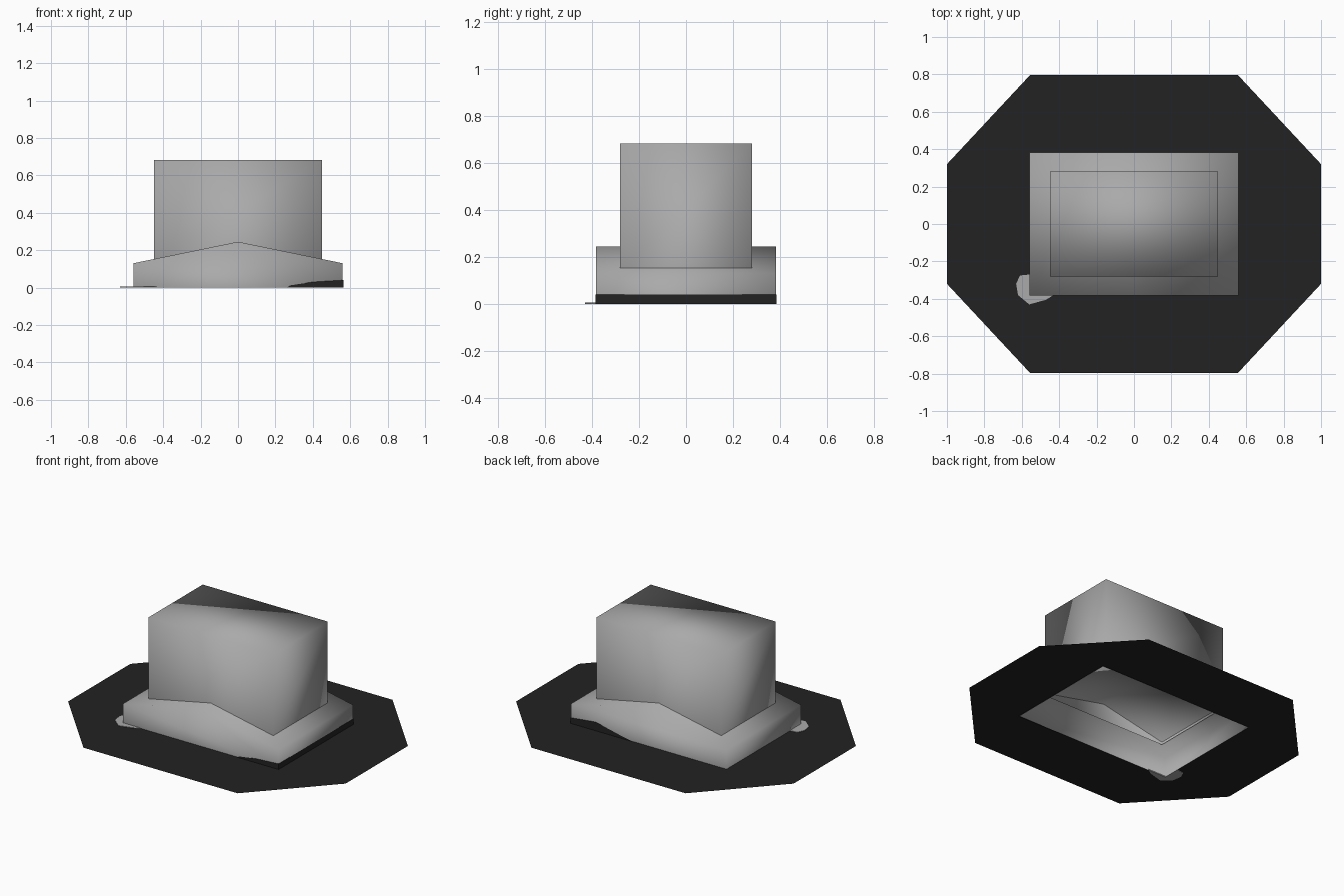
import bpy
import bmesh

cube = bpy.data.objects.get("Cube")
if cube:
    bpy.data.objects.remove(cube, do_unlink=True)


def make_material(name, value):
    mat = bpy.data.materials.new(name)
    mat.use_nodes = True
    colour = (value, value, value, 1)
    mat.diffuse_color = colour
    bsdf = next(n for n in mat.node_tree.nodes if n.type == "BSDF_PRINCIPLED")
    bsdf.inputs["Base Color"].default_value = colour
    bsdf.inputs["Roughness"].default_value = 0.9
    return mat


grey = make_material("concrete grey", 0.4)
dark = make_material("tar black", 0.016)


def make_object(name, bm, mat, smooth=False, recalc=True):
    if recalc:
        bmesh.ops.recalc_face_normals(bm, faces=bm.faces)
    for face in bm.faces:
        face.smooth = smooth
    mesh = bpy.data.meshes.new(name)
    bm.to_mesh(mesh)
    bm.free()
    mesh.materials.append(mat)
    obj = bpy.data.objects.new(name, mesh)
    bpy.context.collection.objects.link(obj)
    return obj


def rectangle(hx, hy):
    return [(-hx, -hy), (hx, -hy), (hx, hy), (-hx, hy)]


def loft(bm, start, end):
    """Bridge two point loops with a closed band of quads."""
    a = [bm.verts.new(p) for p in start]
    b = [bm.verts.new(p) for p in end]
    n = len(a)
    for i in range(n):
        j = (i + 1) % n
        bm.faces.new((a[i], a[j], b[j], b[i]))
    return a, b


BASE_X, BASE_Y, EAVE, RIDGE = 0.56, 0.383, 0.13, 0.245
GROUND = 0.003

# Flat octagonal skirt with a rectangular opening under the base
bm = bmesh.new()
inner = [bm.verts.new((x, y, GROUND)) for x, y in rectangle(BASE_X, BASE_Y)]
outer = [bm.verts.new((x, y, GROUND)) for x, y in (
    (-1, -0.32), (-0.555, -0.797), (0.555, -0.797), (1, -0.32),
    (1, 0.32), (0.555, 0.797), (-0.555, 0.797), (-1, 0.32))]
for i in range(4):
    j = (i + 1) % 4
    first, second = outer[2 * i], outer[2 * i + 1]
    bm.faces.new((first, second, inner[i]))
    bm.faces.new((second, outer[(2 * i + 2) % 8], inner[j], inner[i]))
make_object("ground_skirt", bm, dark)

# Low base with a shallow gabled roof, open underneath
bm = bmesh.new()
profile = [(-BASE_X, 0), (-BASE_X, EAVE), (0, RIDGE), (BASE_X, EAVE), (BASE_X, 0)]
front, back = loft(bm, [(x, -BASE_Y, z) for x, z in profile],
                   [(x, BASE_Y, z) for x, z in profile])
bm.faces.new(front)
bm.faces.new(back)
bm.normal_update()
bottom = [f for f in bm.faces if all(v.co.z < 0.01 for v in f.verts)]
bmesh.ops.recalc_face_normals(bm, faces=bm.faces)
bmesh.ops.delete(bm, geom=bottom, context="FACES_ONLY")
make_object("gabled_base", bm, grey, smooth=True, recalc=False)

# Tall rectangular shaft, capped on top, sunk into the roof
bm = bmesh.new()
corners = rectangle(0.45, 0.28)
low, top = loft(bm, [(x, y, 0.135) for x, y in corners],
                [(x, y, 0.682) for x, y in corners])
bm.faces.new(top)
make_object("shaft", bm, grey, smooth=True)


def wall_plate(name, points):
    bm = bmesh.new()
    bm.faces.new([bm.verts.new(p) for p in points])
    return make_object(name, bm, dark, recalc=False)


# Dark stain along the foot of the left wall and around its corners
OFF = 0.003
sx, sy = BASE_X + OFF, BASE_Y + OFF
wall_plate("side_stain", [(sx, -sy, 0), (sx, sy, 0), (sx, sy, 0.04), (sx, -sy, 0.04)])
wall_plate("front_stain", [(x, -sy, z) for x, z in (
    (0.26, 0), (sx, 0), (sx, 0.04), (0.4, 0.03), (0.28, 0.012))])
wall_plate("back_stain", [(x, sy, z) for x, z in (
    (sx, 0), (0.1, 0), (0.2, 0.02), (0.38, 0.06), (sx, 0.04))])

# Grey smear on the skirt at one corner, visible on both sides
bm = bmesh.new()
smear = [(-0.56, -0.27), (-0.61, -0.275), (-0.63, -0.32), (-0.62, -0.38),
         (-0.56, -0.43), (-0.47, -0.405), (-0.43, -0.38), (-0.56, -0.38)]
low, top = loft(bm, [(x, y, 0) for x, y in smear],
                [(x, y, 2 * GROUND) for x, y in smear])
bm.faces.new(low)
bm.faces.new(top)
make_object("corner_smear", bm, grey)
